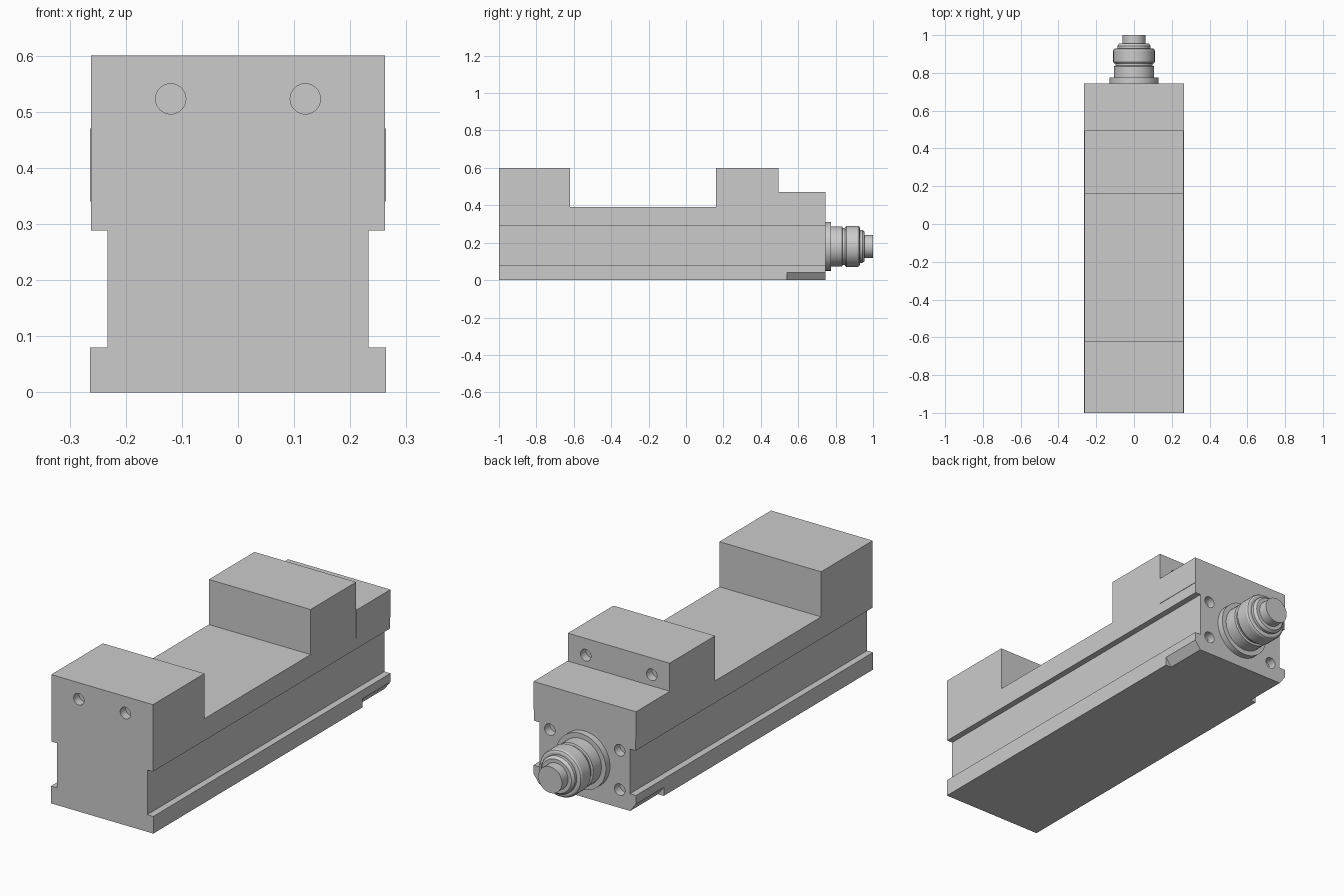
import bpy, bmesh, math
from mathutils import Vector, Matrix

if "Cube" in bpy.data.objects:
    bpy.data.objects.remove(bpy.data.objects["Cube"])


def new_object(name, bm):
    bmesh.ops.recalc_face_normals(bm, faces=bm.faces)
    mesh = bpy.data.meshes.new(name)
    bm.to_mesh(mesh)
    bm.free()
    obj = bpy.data.objects.new(name, mesh)
    bpy.context.collection.objects.link(obj)
    return obj


def prism(name, points, offset):
    """Extrude a closed outline of 3D points along offset."""
    bm = bmesh.new()
    face = bm.faces.new([bm.verts.new(p) for p in points])
    ext = bmesh.ops.extrude_face_region(bm, geom=[face])["geom"]
    moved = [v for v in ext if isinstance(v, bmesh.types.BMVert)]
    bmesh.ops.translate(bm, verts=moved, vec=Vector(offset))
    return new_object(name, bm)


def box(name, lo, hi):
    pts = [(lo[0], lo[1], lo[2]), (hi[0], lo[1], lo[2]),
           (hi[0], hi[1], lo[2]), (lo[0], hi[1], lo[2])]
    return prism(name, pts, (0, 0, hi[2] - lo[2]))


def boolean(target, cutter, operation):
    mod = target.modifiers.new(operation.title(), 'BOOLEAN')
    mod.operation, mod.solver, mod.object = operation, 'EXACT', cutter
    cutter.hide_render = True
    bpy.context.view_layer.objects.active = target
    bpy.ops.object.modifier_apply(modifier=mod.name)
    bpy.data.objects.remove(cutter)


def drill(target, x, y, z, r=0.027, depth=0.04):
    """Blind hole along y, centred on the face at y."""
    bm = bmesh.new()
    rot = Matrix.Translation((x, y, z)) @ Matrix.Rotation(math.pi / 2, 4, 'X')
    bmesh.ops.create_cone(bm, cap_ends=True, segments=32, radius1=r, radius2=r,
                          depth=2 * depth, matrix=rot)
    boolean(target, new_object("hole_cutter", bm), 'DIFFERENCE')


def smooth(obj):
    bpy.ops.object.select_all(action='DESELECT')
    obj.select_set(True)
    bpy.context.view_layer.objects.active = obj
    bpy.ops.object.shade_smooth_by_angle(angle=math.radians(25))


BACK = 0.745

# vise body: waisted cross-section intersected with the stepped jaw profile
half = [(0.264, 0), (0.264, 0.08), (0.233, 0.08), (0.233, 0.288), (0.262, 0.288), (0.262, 0.7)]
section = half + [(-x, z) for x, z in reversed(half)]
body = prism("vise_body", [(x, -1, z) for x, z in section], (0, BACK + 1, 0))
steps = [(-1.1, -0.1), (-1.1, 0.6), (-0.62, 0.6), (-0.62, 0.39), (0.16, 0.39), (0.16, 0.6),
         (0.495, 0.6), (0.495, 0.47), (0.9, 0.47), (0.9, -0.1)]
boolean(body, prism("jaw_profile", [(-0.5, y, z) for y, z in steps], (1, 0, 0)), 'INTERSECT')

# chamfers under the back corners, and thin cheek plates on the rear block
for s in (-1, 1):
    corner = [(s * 0.234, 0), (s * 0.264, 0.04), (s * 0.3, 0.088), (s * 0.3, -0.088), (s * 0.168, -0.088)]
    boolean(body, prism("chamfer_cutter", [(x, 0.54, z) for x, z in corner], (0, 0.3, 0)), 'DIFFERENCE')
    xs = sorted((s * 0.2615, s * 0.264))
    box("right_cheek" if s > 0 else "left_cheek", (xs[0], 0.495, 0.34), (xs[1], BACK, 0.47))

# bolt holes: front jaw, back of the rear jaw, around the spindle
for s in (-1, 1):
    drill(body, s * 0.12, -1, 0.523)
    drill(body, s * 0.17, 0.495, 0.522)
    for z in (0.085, 0.268):
        drill(body, s * 0.18, BACK, z)
smooth(body)

# turned spindle with flange, collar and drive shaft
profile = [(0, 0.74), (0.13, 0.74), (0.13, 0.775), (0.107, 0.775), (0.107, 0.835), (0.098, 0.838),
           (0.098, 0.85), (0.104, 0.85), (0.11, 0.858), (0.11, 0.918), (0.106, 0.926), (0.098, 0.93),
           (0.088, 0.93), (0.088, 0.943), (0.078, 0.955), (0.061, 0.955), (0.061, 1.0), (0, 1.0)]
bm = bmesh.new()
verts = [bm.verts.new((r, y, 0.18)) for r, y in profile]
edges = [bm.edges.new(pair) for pair in zip(verts, verts[1:])]
bmesh.ops.spin(bm, geom=verts + edges, cent=(0, 0, 0.18), axis=(0, 1, 0),
               angle=2 * math.pi, steps=48)
bmesh.ops.remove_doubles(bm, verts=bm.verts, dist=0.0005)
smooth(new_object("spindle", bm))
